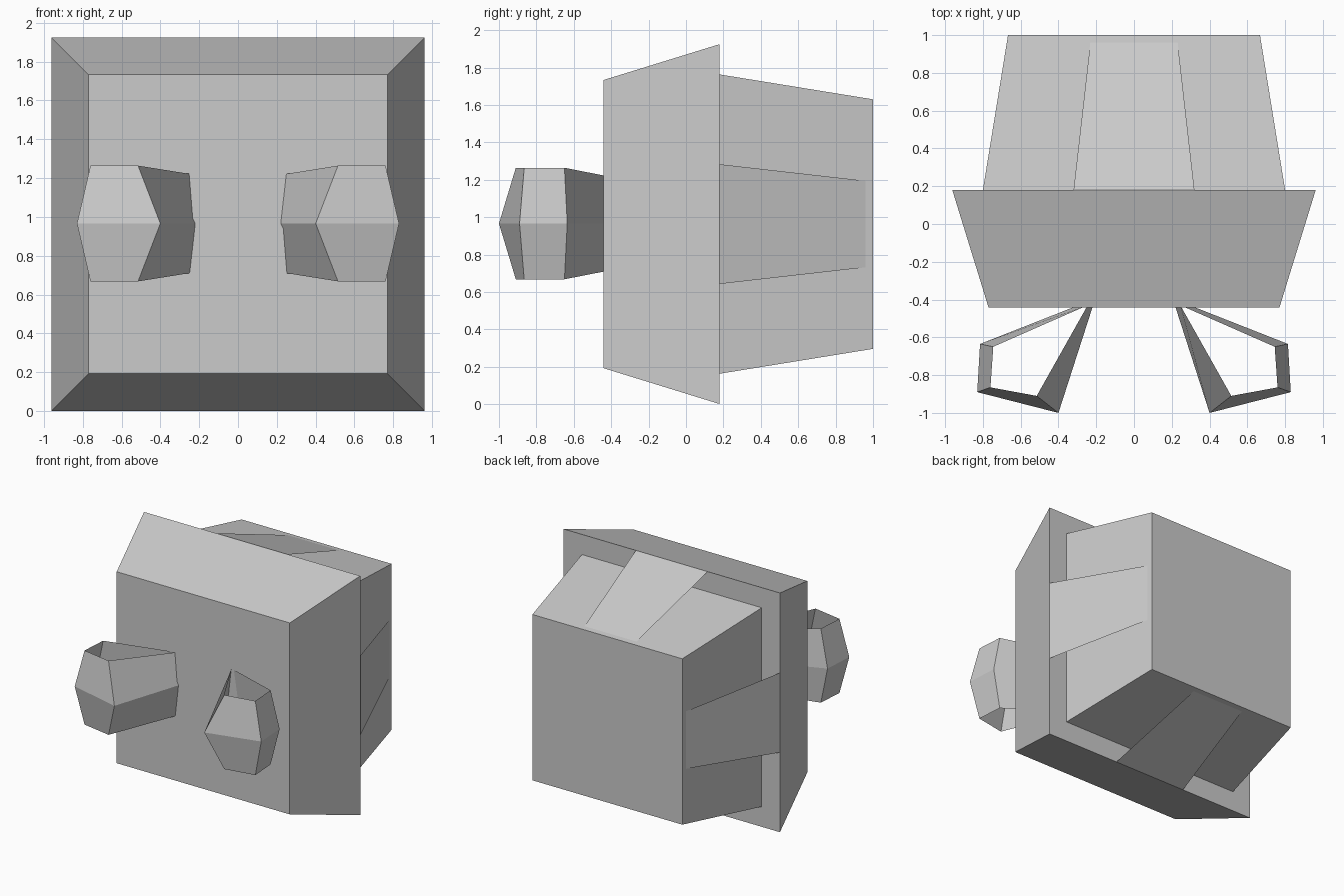
import bpy
from math import cos, sin, pi

if "Cube" in bpy.data.objects:
    bpy.data.objects.remove(bpy.data.objects["Cube"])

ZC = 0.963  # height of the central axis


def make(name, verts, faces):
    mesh = bpy.data.meshes.new(name)
    mesh.from_pydata(verts, [], faces)
    mesh.update()
    obj = bpy.data.objects.new(name, mesh)
    bpy.context.collection.objects.link(obj)
    return obj


def frustum(name, y0, h0, y1, h1):
    """Square frustum along y with half sizes h0 (front) and h1 (rear)."""
    ring = [(-1, -1), (1, -1), (1, 1), (-1, 1)]
    verts = [(a * h, y, ZC + b * h) for y, h in ((y0, h0), (y1, h1)) for a, b in ring]
    sides = [(i, (i + 1) % 4, (i + 1) % 4 + 4, i + 4) for i in range(4)]
    return make(name, verts, [(0, 3, 2, 1)][::-1] + [(4, 5, 6, 7)[::-1]] + sides)


def fix_normals(obj):
    import bmesh
    bm = bmesh.new()
    bm.from_mesh(obj.data)
    bmesh.ops.recalc_face_normals(bm, faces=bm.faces)
    bm.to_mesh(obj.data)
    bm.free()


# Flared front body and tapered rear housing
for body in (frustum("front_body", -0.442, 0.77, 0.18, 0.962),
             frustum("rear_housing", 0.18, 0.80, 1.0, 0.667)):
    fix_normals(body)

# Thin sloping brace sheets, one on each side of the rear housing
for k in range(4):
    c, s = round(cos(k * pi / 2)), round(sin(k * pi / 2))
    sheet = [(-0.32, 0.18, 0.962), (0.32, 0.18, 0.962),
             (0.23, 0.972, 0.669), (-0.23, 0.972, 0.669)]
    make(f"rear_brace_{k + 1}",
         [(u * c - w * s, y, ZC + u * s + w * c) for u, y, w in sheet],
         [(3, 2, 1, 0)])

# Open hoop handles: central ridge with narrower upper and lower rims
ridge = [(0.205, -0.395, 0), (0.815, -0.635, 0), (0.83, -0.89, 0), (0.40, -1.0, 0)]
rim = [(0.245, -0.43, 0.255), (0.745, -0.65, 0.298),
       (0.76, -0.865, 0.298), (0.515, -0.91, 0.298)]
for side, label in ((1, "right"), (-1, "left")):
    rows = [[(x, y, -z) for x, y, z in rim], ridge, rim]
    verts = [(side * x, y, ZC + 0.003 + z) for row in rows for x, y, z in row]
    faces = []
    for r in (0, 4):
        for i in range(4):
            j = (i + 1) % 4
            f = (r + i, r + 4 + i, r + 4 + j, r + j)
            faces.append(f if side > 0 else f[::-1])
    make(f"{label}_handle", verts, faces)
